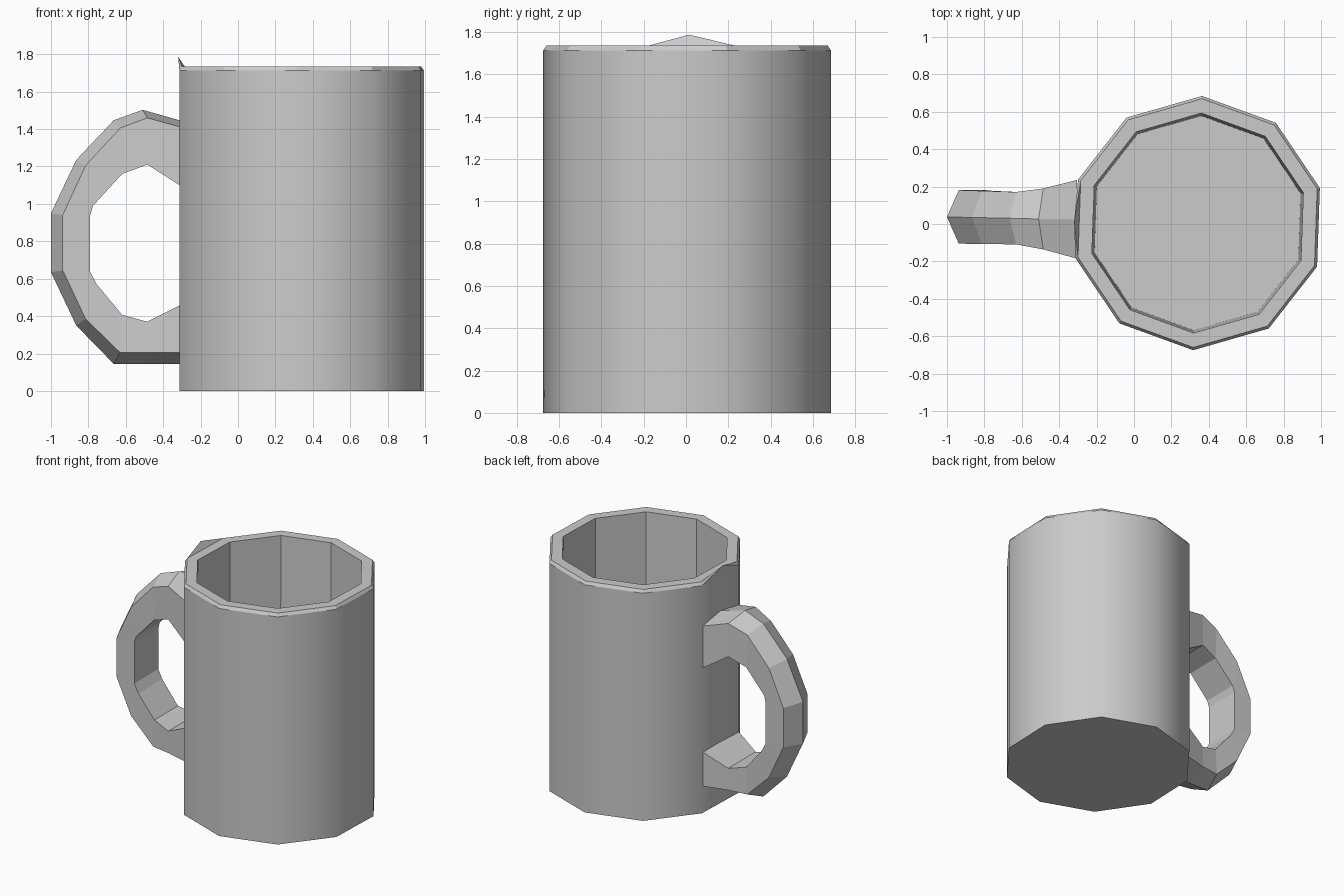
import bpy, bmesh, math

if "Cube" in bpy.data.objects:
    bpy.data.objects.remove(bpy.data.objects["Cube"])

CX, CY, SIDES, START = 0.34, 0.005, 10, 16


def make(name, bm):
    bmesh.ops.recalc_face_normals(bm, faces=bm.faces[:])
    me = bpy.data.meshes.new(name)
    bm.to_mesh(me)
    bm.free()
    ob = bpy.data.objects.new(name, me)
    bpy.context.collection.objects.link(ob)
    return ob


def ring_point(r, z, k):
    a = math.radians(START + 360 / SIDES * k)
    return (CX + r * math.cos(a), CY + r * math.sin(a), z)


def bridge(bm, a, b):
    n = len(a)
    return [bm.faces.new((a[i], a[(i + 1) % n], b[(i + 1) % n], b[i])) for i in range(n)]


# Ten-sided cup: outer wall, small rim chamfer, slightly tapered inside, floor
bm = bmesh.new()
profile = [(0.68, 0), (0.68, 1.713), (0.665, 1.735), (0.588, 1.735), (0.573, 0.1)]
rings = [[bm.verts.new(ring_point(r, z, k)) for k in range(SIDES)] for r, z in profile]
for i in range(len(rings) - 1):
    for f in bridge(bm, rings[i], rings[i + 1]):
        f.smooth = i == 0
bm.faces.new(rings[0])
bm.faces.new(rings[-1])
make("cup", bm)

# Thumb peak on the rim above the handle (sides 4 and 5 of the decagon)
bm = bmesh.new()
lo = [bm.verts.new(ring_point(0.68, 1.713, k)) for k in (4, 5)]
hi = [bm.verts.new(ring_point(0.665, 1.735, k)) for k in (4, 5)]
peak = bm.verts.new((-0.32, 0.015, 1.787))
for f in ((lo[0], lo[1], peak), (hi[0], hi[1], peak), (lo[0], hi[0], peak),
          (lo[1], hi[1], peak), (lo[0], lo[1], hi[1], hi[0])):
    bm.faces.new(f)
make("rim_peak", bm)

# Handle stations: outer ridge, side corner, inner corner (x, z), half width, centre y
stations = [
    ((-0.305, 1.445), (-0.305, 1.41), (-0.305, 1.095), 0.21, 0.025),
    ((-0.51, 1.503), (-0.485, 1.46), (-0.485, 1.21), 0.163, 0.027),
    ((-0.665, 1.447), (-0.63, 1.405), (-0.62, 1.16), 0.14, 0.031),
    ((-0.865, 1.235), (-0.815, 1.205), (-0.775, 0.99), 0.142, 0.035),
    ((-1.0, 0.95), (-0.937, 0.94), (-0.79, 0.94), 0.143, 0.038),
    ((-1.0, 0.635), (-0.937, 0.645), (-0.79, 0.635), 0.143, 0.038),
    ((-0.865, 0.35), (-0.815, 0.385), (-0.755, 0.57), 0.142, 0.035),
    ((-0.665, 0.145), (-0.63, 0.205), (-0.62, 0.407), 0.14, 0.031),
    ((-0.5, 0.145), (-0.485, 0.205), (-0.485, 0.37), 0.163, 0.027),
    ((-0.305, 0.145), (-0.305, 0.205), (-0.305, 0.46), 0.21, 0.025),
]
bm = bmesh.new()
loops = []
for ridge, side, inner, w, y in stations:
    pts = [(ridge, 0), (side, w), (inner, w), (inner, -w), (side, -w)]
    loops.append([bm.verts.new((p[0], y + d, p[1])) for p, d in pts])
for a, b in zip(loops, loops[1:]):
    bridge(bm, a, b)
bm.faces.new(loops[0])
bm.faces.new(loops[-1])
make("handle", bm)
